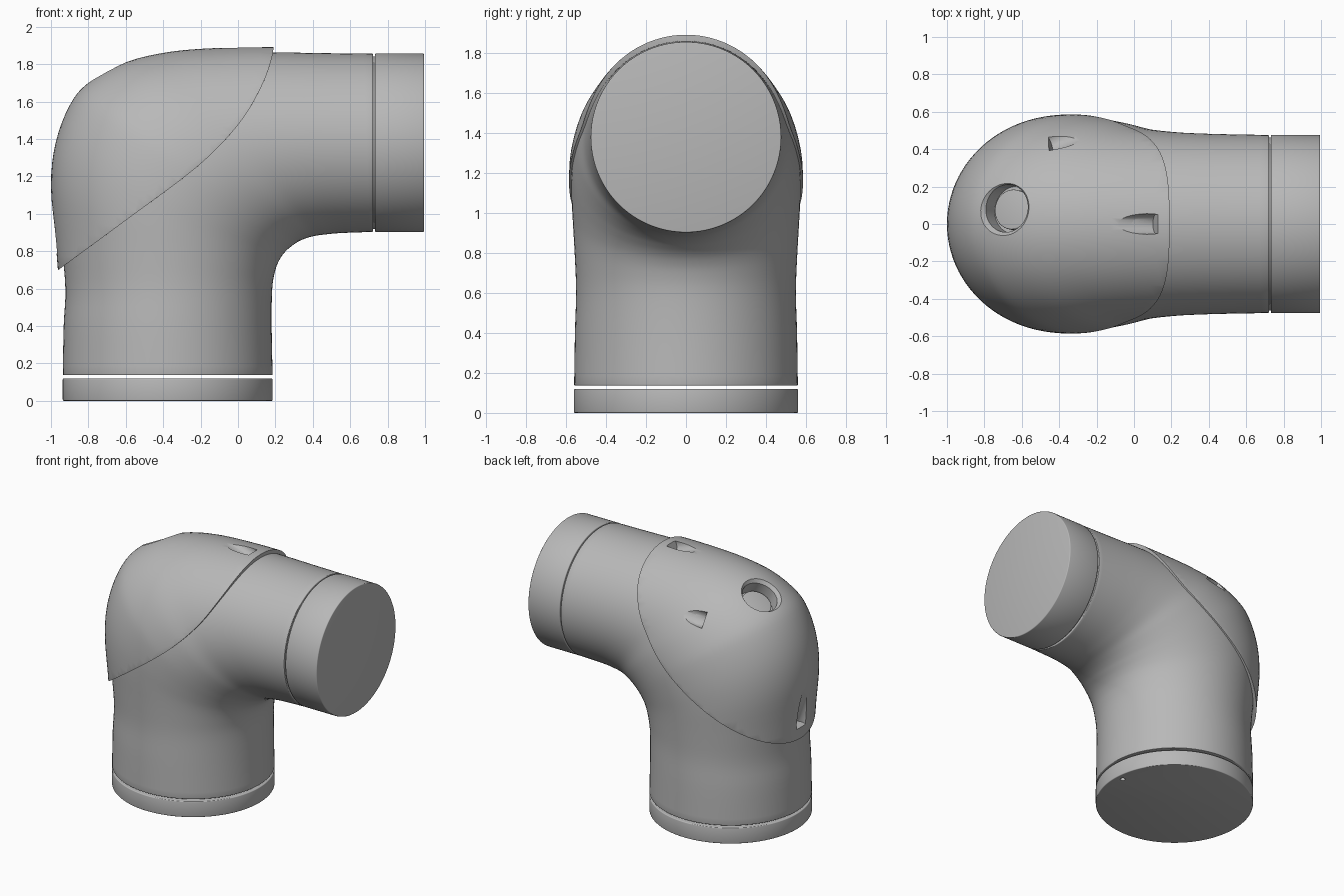
import bpy, bmesh, math
from mathutils import Vector

cube = bpy.data.objects.get("Cube")
if cube:
    bpy.data.objects.remove(cube)

grey = bpy.data.materials.new("satin grey")
grey.use_nodes = True
COLOUR = (0.48, 0.48, 0.48, 1)
grey.diffuse_color = COLOUR
grey.node_tree.nodes["Principled BSDF"].inputs["Base Color"].default_value = COLOUR


def finish(name, bm):
    bmesh.ops.recalc_face_normals(bm, faces=bm.faces)
    mesh = bpy.data.meshes.new(name)
    bm.to_mesh(mesh)
    bm.free()
    mesh.materials.append(grey)
    ob = bpy.data.objects.new(name, mesh)
    bpy.context.collection.objects.link(ob)
    return ob


def select(ob):
    bpy.ops.object.select_all(action='DESELECT')
    ob.select_set(True)
    bpy.context.view_layer.objects.active = ob


def apply_modifier(ob, mod):
    select(ob)
    bpy.ops.object.modifier_apply(modifier=mod.name)


def boolean(ob, cutter, operation='DIFFERENCE'):
    mod = ob.modifiers.new("cut", 'BOOLEAN')
    mod.operation, mod.object, mod.solver = operation, cutter, 'EXACT'
    apply_modifier(ob, mod)


def bevel(ob, width):
    mod = ob.modifiers.new("edge", 'BEVEL')
    mod.width, mod.segments = width, 3
    mod.limit_method, mod.angle_limit = 'ANGLE', math.radians(50)
    apply_modifier(ob, mod)


def smooth(ob):
    select(ob)
    bpy.ops.object.shade_smooth_by_angle(angle=math.radians(35))


def cylinder(name, start, end, r1, r2=None, sides=96):
    start, end = Vector(start), Vector(end)
    axis = end - start
    bm = bmesh.new()
    bmesh.ops.create_cone(bm, cap_ends=True, segments=sides, radius1=r1,
                          radius2=r1 if r2 is None else r2, depth=axis.length)
    bm.transform(axis.to_track_quat('Z', 'Y').to_matrix().to_4x4())
    bmesh.ops.translate(bm, verts=bm.verts, vec=(start + end) / 2)
    return finish(name, bm)


def spline(points, steps):
    """Smooth curve through points of any dimension."""
    out = []
    n = len(points)
    for i in range(n - 1):
        a, b, c, d = (points[min(max(i + k, 0), n - 1)] for k in (-1, 0, 1, 2))
        for s in range(steps):
            t = s / steps
            out.append([0.5 * (2 * q + (r - p) * t + (2 * p - 5 * q + 4 * r - s2) * t * t
                               + (3 * q - p - 3 * r + s2) * t ** 3)
                        for p, q, r, s2 in zip(a, b, c, d)])
    return out + [list(points[-1])]


def loft(name, rings, sides=96):
    """Rings are: outer x, outer z, inner x, inner z, half width."""
    bm = bmesh.new()
    loops = []
    for ox, oz, ix, iz, w in rings:
        mid = Vector(((ox + ix) / 2, 0, (oz + iz) / 2))
        arm = Vector((ox, 0, oz)) - mid
        loops.append([bm.verts.new(mid + arm * math.cos(a) + Vector((0, w * math.sin(a), 0)))
                      for a in (math.tau * k / sides for k in range(sides))])
    for lo, hi in zip(loops, loops[1:]):
        for k in range(sides):
            j = (k + 1) % sides
            bm.faces.new((lo[k], lo[j], hi[j], hi[k]))
    bm.faces.new(loops[0])
    bm.faces.new(loops[-1])
    return finish(name, bm)


# Elbow sections shared by the housing and the raised cover
elbow = [(-.955, .6, .183, .6, .562), (-.975, .85, .2, .7, .568),
         (-1.0, 1.15, .225, .76, .578), (-.975, 1.38, .255, .8, .585),
         (-.9, 1.58, .29, .83, .585), (-.8, 1.7, .32, .85, .577),
         (-.6, 1.81, .36, .868, .555), (-.35, 1.868, .41, .882, .522),
         (-.05, 1.889, .47, .89, .503), (.22, 1.893, .53, .896, .495)]


def inset(ring):
    ox, oz, ix, iz, w = ring
    step = (Vector((ix, iz)) - Vector((ox, oz))).normalized() * .032
    return (ox + step.x, oz + step.y, ix, iz, w - .012)


# Housing tube
body_rings = [(-.937, .137, .185, .137, .56), (-.932, .4, .18, .4, .556)]
body_rings += [inset(r) for r in elbow]
body_rings += [(.45, 1.859, .62, .9, .479), (.722, 1.856, .722, .903, .476)]
housing = loft("elbow_housing", spline(body_rings, 4))
bevel(housing, .005)

# Cover shell, trimmed along the sweeping seam
cover = loft("elbow_cover", spline(elbow, 4))
seam = spline([(-1.1, .59), (-.96, .7), (-.6, .965), (-.22, 1.25), (0, 1.475),
               (.12, 1.67), (.18, 1.83), (.195, 1.95)], 5)
seam += [(.19, 2.2), (-1.3, 2.2), (-1.3, .59)]
bm = bmesh.new()
profile = bm.faces.new([bm.verts.new((x, -1, z)) for x, z in seam])
grown = bmesh.ops.extrude_face_region(bm, geom=[profile])
bmesh.ops.translate(bm, vec=(0, 2, 0),
                    verts=[v for v in grown["geom"] if isinstance(v, bmesh.types.BMVert)])
trimmer = finish("seam_trimmer", bm)
boolean(cover, trimmer, 'INTERSECT')
bevel(cover, .012)

# Screw pockets and the round access hole
axis = Vector((-.48, .1, .87)).normalized()
mouth = Vector((-.695, .087, 1.755))
cutters = [
    cylinder("top_pocket", (-.1, 0, 1.952), (.12, 0, 1.87), .055, sides=32),
    cylinder("side_pocket", (-.24, .525, 1.69), (-.46, .435, 1.63), .06, sides=32),
    cylinder("end_pocket", (-1.055, 0, 1.07), (-.96, 0, .79), .055, sides=32),
    cylinder("hole_bore", mouth - axis * .13, mouth + axis * .1, .128),
    cylinder("hole_flare", mouth - axis * .035, mouth + axis * .065, .125, .215),
]
for cutter in cutters:
    boolean(cover, cutter)
    boolean(housing, cutter)

# Plug at the bottom of the access hole
plug = cylinder("access_plug", mouth - axis * .15, mouth - axis * .09, .107)
bevel(plug, .006)

# Base ring with a tiny pin hole
base = cylinder("base_ring", (-.376, 0, 0), (-.376, 0, .12), .561, sides=128)
bevel(base, .006)
pin = cylinder("pin_hole", (.13, .03, -.05), (.13, .03, .2), .018, sides=24)
boolean(base, pin)

# Outlet ring and the narrow neck in its groove
neck = cylinder("outlet_neck", (.7, 0, 1.38), (.75, 0, 1.38), .462)
outlet = cylinder("outlet_ring", (.732, 0, 1.38), (.995, 0, 1.38), .477, sides=128)
bevel(outlet, .006)

for helper in cutters + [trimmer, pin]:
    bpy.data.objects.remove(helper)
for part in (housing, cover, plug, base, neck, outlet):
    smooth(part)
